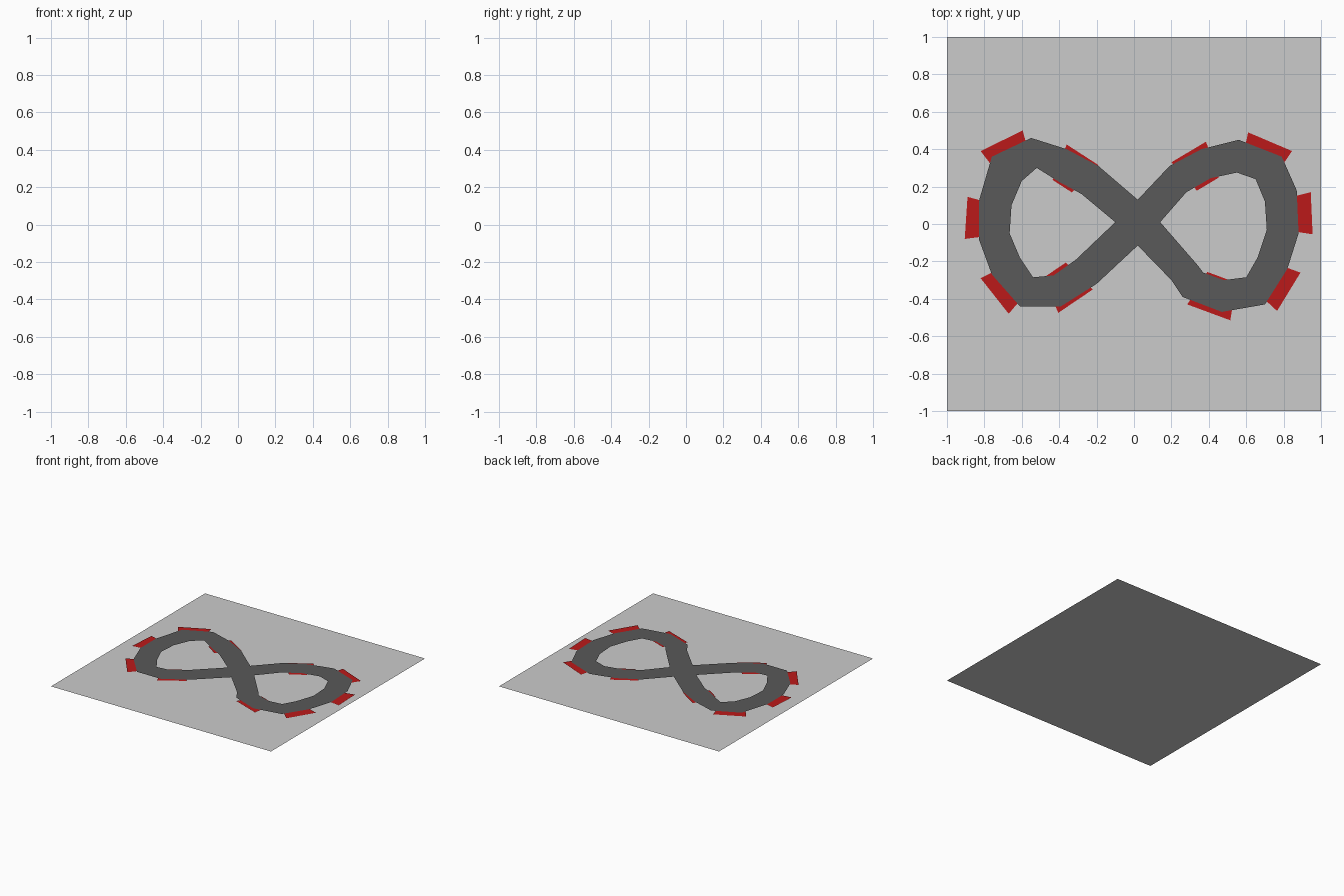
import bpy
from mathutils import Vector

if "Cube" in bpy.data.objects:
    bpy.data.objects.remove(bpy.data.objects["Cube"])

ROAD_Z, KERB_Z = 0.01, 0.006


def material(name, color):
    m = bpy.data.materials.new(name)
    m.diffuse_color = color
    m.use_nodes = True
    m.node_tree.nodes["Principled BSDF"].inputs["Base Color"].default_value = m.diffuse_color
    return m


def flat_object(name, faces, z, mat=None):
    """Build one flat object from a list of xy polygons, all facing up."""
    index, polys = {}, []
    for face in faces:
        area = sum(a[0] * b[1] - b[0] * a[1]
                   for a, b in zip(face, face[1:] + face[:1]))
        face = face if area > 0 else face[::-1]
        polys.append([index.setdefault((p[0], p[1], z), len(index)) for p in face])
    mesh = bpy.data.meshes.new(name)
    mesh.from_pydata(list(index), [], polys)
    if mat:
        mesh.materials.append(mat)
    obj = bpy.data.objects.new(name, mesh)
    bpy.context.collection.objects.link(obj)
    return obj


def strip(outer, inner):
    """Quads between an outer and an inner edge line."""
    return [[outer[i], outer[i + 1], inner[i + 1], inner[i]]
            for i in range(len(outer) - 1)]


asphalt = material("asphalt", (0.1, 0.1, 0.1, 1))
red = material("kerb_red", (0.5, 0.01, 0.01, 1))

# Ground plate
flat_object("ground", [[(-1, -1), (1, -1), (1, 1), (-1, 1)]], 0)

# Figure-eight road: two loops joined by the crossing
top, bottom, west, east = (.02, .13), (.02, -.115), (-.10, .01), (.14, .01)
left_outer = [top, (-.19, .31), (-.36, .40), (-.55, .46), (-.76, .36), (-.83, .12),
              (-.83, -.08), (-.76, -.27), (-.61, -.44), (-.39, -.44), (-.20, -.32), bottom]
left_inner = [west, (-.28, .16), (-.40, .225), (-.52, .30), (-.60, .23), (-.655, .10),
              (-.665, -.05), (-.61, -.18), (-.54, -.285), (-.43, -.275), (-.31, -.19), west]
right_outer = [top, (.19, .31), (.36, .40), (.56, .45), (.79, .36), (.87, .18), (.88, -.05),
               (.82, -.24), (.70, -.43), (.47, -.47), (.26, -.39), (.20, -.30), bottom]
right_inner = [east, (.28, .17), (.41, .245), (.55, .275), (.65, .24), (.70, .12), (.71, -.03),
               (.66, -.18), (.60, -.285), (.48, -.30), (.37, -.26), (.34, -.22), east]
road = strip(left_outer, left_inner) + strip(right_outer, right_inner)
road.append([top, west, bottom, east])
flat_object("road", road, ROAD_Z, asphalt)

# Red kerbs: tapered plates tucked under the road, given by their outer edges
kerb_edges = [
    ((-.905, -.08), (-.89, .145)), ((-.82, .39), (-.595, .50)),
    ((-.36, .425), (-.19, .315)), ((-.82, -.29), (-.67, -.48)),
    ((-.405, -.475), (-.22, -.35)), ((.20, .33), (.385, .44)),
    ((.61, .49), (.845, .39)), ((.945, .17), (.955, -.055)),
    ((.89, -.26), (.765, -.465)), ((.285, -.43), (.515, -.515)),
]
kerbs = []
for a, b in kerb_edges:
    a, b = Vector(a), Vector(b)
    along = (b - a).normalized()
    inward = Vector((-along.y, along.x))
    centre = Vector((.5 if a.x > 0 else -.5, 0))
    if inward.dot(centre - a) < 0:
        inward = -inward
    inner_b = b + inward * .2 - along * .04
    inner_a = a + inward * .2 + along * .04
    kerbs.append([tuple(p) for p in (a, b, inner_b, inner_a)])
flat_object("kerbs", kerbs, KERB_Z, red)
